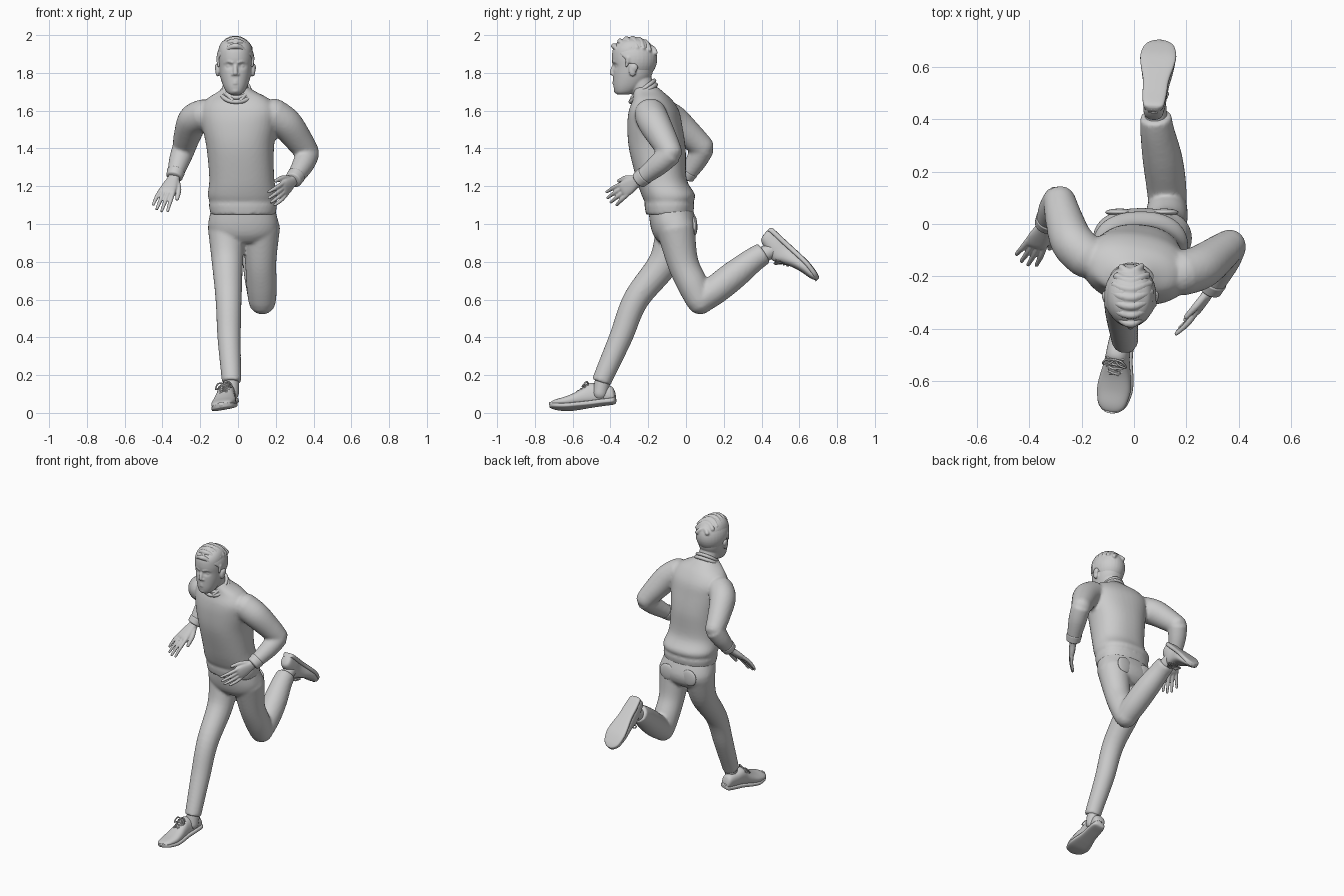
import bpy, bmesh, math
from mathutils import Vector as V, Matrix

if "Cube" in bpy.data.objects:
    bpy.data.objects.remove(bpy.data.objects["Cube"])

def smooth(rows, k=6):
    """Catmull-Rom interpolation of equal-length tuples."""
    out = []
    for i in range(len(rows) - 1):
        p0, p1, p2, p3 = rows[max(i - 1, 0)], rows[i], rows[i + 1], rows[min(i + 2, len(rows) - 1)]
        for j in range(k):
            t = j / k
            out.append(tuple(b + .5 * t * (c - a + t * (2 * a - 5 * b + 4 * c - d + t * (3 * (b - c) + d - a)))
                             for a, b, c, d in zip(p0, p1, p2, p3)))
    return out + [tuple(rows[-1])]

def loft(bm, rings, n=32, p=2.0):
    """Skin superellipse rings given as (centre, half axis a, half axis b)."""
    f = lambda v: math.copysign(abs(v) ** (2 / p), v)
    loops = []
    for c, a, b in rings:
        angs = [2 * math.pi * i / n for i in range(n)]
        loops.append([bm.verts.new(c + a * f(math.cos(t)) + b * f(math.sin(t))) for t in angs])
    for l0, l1 in zip(loops, loops[1:]):
        for i in range(n):
            bm.faces.new((l0[i], l0[(i + 1) % n], l1[(i + 1) % n], l1[i]))
    bm.faces.new(loops[0][::-1])
    bm.faces.new(loops[-1])

def tube(bm, pts, k=6, n=24, cap=.8):
    """Round tube through (x, y, z, radius) points with domed ends."""
    rows = smooth(pts, k)
    P = [V(r[:3]) for r in rows]
    R = [r[3] for r in rows]
    T = [(P[min(i + 1, len(P) - 1)] - P[max(i - 1, 0)]).normalized() for i in range(len(P))]
    dome = [(math.cos(q) * cap, math.sin(q)) for q in (.25, .6, 1.05)]
    full = [(P[0] - T[0] * R[0] * h, T[0], R[0] * s) for h, s in dome]
    full += list(zip(P, T, R))
    full += [(P[-1] + T[-1] * R[-1] * h, T[-1], R[-1] * s) for h, s in dome[::-1]]
    a, rings = T[0].orthogonal(), []
    for c, t, r in full:
        a = (a - t * a.dot(t)).normalized()
        rings.append((c, a * r, t.cross(a) * r))
    loft(bm, rings, n)

def ball(bm, c, s):
    bmesh.ops.create_uvsphere(bm, u_segments=32, v_segments=20, radius=1,
                              matrix=Matrix.Translation(c) @ Matrix.Diagonal((*s, 1)))

def part(name, bm, voxel=None, iters=3):
    bmesh.ops.recalc_face_normals(bm, faces=bm.faces[:])
    for f in bm.faces:
        f.smooth = True
    me = bpy.data.meshes.new(name)
    bm.to_mesh(me)
    bm.free()
    ob = bpy.data.objects.new(name, me)
    bpy.context.collection.objects.link(ob)
    if voxel:
        m = ob.modifiers.new("fuse", 'REMESH')
        m.mode, m.voxel_size, m.use_smooth_shade = 'VOXEL', voxel, True
        m = ob.modifiers.new("soften", 'SMOOTH')
        m.factor, m.iterations = .5, iters
    return ob

def body_rings(rows):
    """Rows of z, x centre, half width, y centre, half depth, yaw."""
    return [(V((xc, yc, z)), V((math.cos(w), math.sin(w), 0)) * hx, V((-math.sin(w), math.cos(w), 0)) * hy)
            for z, xc, hx, yc, hy, w in smooth(rows, 5)]

# Sweater: torso and sleeves fused
bm = bmesh.new()
loft(bm, body_rings([
    (1.05, .027, .172, -.088, .124, 0), (1.10, .026, .180, -.088, .132, 0), (1.115, .026, .176, -.09, .128, 0),
    (1.155, .024, .184, -.094, .142, 0), (1.24, .02, .172, -.13, .133, -.04), (1.4, .012, .178, -.152, .149, -.1),
    (1.52, .008, .198, -.165, .142, -.15), (1.6, .006, .205, -.17, .127, -.18), (1.66, 0, .168, -.178, .098, -.16),
    (1.7, -.005, .1, -.2, .078, -.08), (1.725, -.008, .066, -.212, .062, 0)]), 40, 2.3)
tube(bm, [(.18, -.19, 1.585, .085), (.255, -.165, 1.53, .085), (.325, -.115, 1.44, .073), (.37, -.08, 1.375, .062)])
tube(bm, [(.37, -.08, 1.375, .062), (.345, -.145, 1.315, .058), (.295, -.245, 1.235, .042)], cap=.2)
tube(bm, [(-.175, -.13, 1.58, .083), (-.235, -.07, 1.55, .083), (-.268, .02, 1.47, .072), (-.285, .09, 1.405, .062)])
tube(bm, [(-.285, .09, 1.405, .062), (-.31, .055, 1.335, .056), (-.335, .005, 1.255, .041)], cap=.2)
part("sweater", bm, .01)

# Sweater cuffs
bm = bmesh.new()
tube(bm, [(.308, -.22, 1.256, .049), (.292, -.25, 1.232, .045)], cap=.2)
tube(bm, [(-.328, .018, 1.278, .048), (-.337, 0, 1.25, .044)], cap=.2)
part("sweater_cuffs", bm)

# Trousers: pelvis, planted leg, lifted leg
bm = bmesh.new()
loft(bm, body_rings([(1.09, .027, .165, -.085, .115, 0), (1.0, .028, .186, -.065, .125, 0),
                     (.94, .028, .17, -.06, .112, 0), (.9, .028, .12, -.06, .08, 0)]), 40, 2.3)
tube(bm, [(-.06, -.06, .98, .1), (-.056, -.115, .8, .083), (-.05, -.265, .6, .069),
          (-.047, -.345, .4, .062), (-.036, -.433, .2, .053), (-.035, -.447, .165, .052)], cap=.1)
tube(bm, [(.12, -.055, .98, .103), (.12, -.018, .8, .083), (.125, .035, .68, .081), (.128, .075, .595, .074)], cap=1)
tube(bm, [(.128, .08, .6, .073), (.122, .16, .655, .077), (.108, .255, .73, .076), (.09, .35, .805, .066),
          (.083, .41, .845, .06)], cap=.1)
part("trousers", bm, .01)

# Back pockets as thin raised pads
bm = bmesh.new()
for x in (-.055, .115):
    ball(bm, (x, .045, .99), (.055, .014, .055))
part("back_pockets", bm)

# Ankles inside the shoes
bm = bmesh.new()
tube(bm, [(-.036, -.435, .2, .042), (-.036, -.455, .1, .04)])
tube(bm, [(.085, .38, .825, .045), (.083, .455, .86, .04)])
part("socks", bm)

# Shoes: upper, sole and laces in a heel-to-toe frame
SHOE = [(0, .018, .01, .06), (.04, .036, 0, .092), (.2, .043, 0, .11), (.35, .045, 0, .125), (.46, .05, 0, .105),
        (.6, .06, 0, .083), (.75, .065, .002, .068), (.9, .054, .012, .06), (.97, .035, .02, .052), (1, .012, .026, .042)]

def shoe(name, heel, toe, side):
    heel, d = V(heel), V(toe) - V(heel)
    s = (V(side) - d * V(side).dot(d) / d.length_squared).normalized()
    up = s.cross(d).normalized()
    if name == "front_shoe" and up.z < 0 or name == "rear_shoe" and up.z > 0:
        up = -up
    rows = smooth(SHOE, 5)
    at = lambda u, x, w: heel + d * u + s * x + up * w
    bm = bmesh.new()
    loft(bm, [(at(u, 0, (lo + .008 + hi) / 2), s * hw, up * (hi - lo - .008) / 2) for u, hw, lo, hi in rows], 32, 2.3)
    part(name + "_upper", bm)
    bm = bmesh.new()
    loft(bm, [(at(u, 0, lo + .013), s * (hw * 1.04 + .001), up * .014) for u, hw, lo, hi in rows], 32, 4)
    part(name + "_sole", bm)
    bm = bmesh.new()
    for u, h in ((.4, .118), (.45, .108), (.5, .099), (.55, .091)):
        for q in (-1, 1):
            tube(bm, [(*at(u - .02, -.032 * q, h - .008), .004), (*at(u, 0, h + .003), .004),
                      (*at(u + .02, .032 * q, h - .016), .004)], 4, 8)
    for q in (-1, 1):
        tube(bm, [(*at(.39, 0, .124), .004), (*at(.4, .03 * q, .13), .004), (*at(.46, .045 * q, .105), .004),
                  (*at(.45, .02 * q, .112), .004), (*at(.39, 0, .124), .004)], 4, 8)
    part(name + "_laces", bm)

shoe("front_shoe", (-.03, -.37, .052), (-.083, -.718, .004), (1, 0, .2))
shoe("rear_shoe", (.073, .45, .985), (.1, .722, .735), (1, 0, 0))

# Hands: palm, four fingers, thumb
def hand(name, wrist, tip, thumb_dir, palm_dir):
    w, d = V(wrist), V(tip) - V(wrist)
    L = d.length
    d.normalize()
    s = (V(thumb_dir) - d * d.dot(V(thumb_dir))).normalized()
    n = d.cross(s)
    if n.dot(V(palm_dir)) < 0:
        n = -n
    at = lambda u, x, h: w + d * (u * L) + s * x + n * h
    bm = bmesh.new()
    loft(bm, [(at(u, 0, 0), s * a, n * b) for u, a, b in smooth(
        [(-.12, .031, .028), (.08, .032, .022), (.3, .042, .019), (.45, .043, .016), (.52, .038, .011)], 4)], 24, 2.3)
    for i, ln in enumerate((.46, .5, .47, .36)):
        x, fan = .033 - .022 * i, .012 - .008 * i
        tube(bm, [(*at(.42, x, 0), .012), (*at(.5 + ln * .4, x + fan * .6, .004), .011),
                  (*at(.5 + ln, x + fan, .02), .008)], 5, 12)
    tube(bm, [(*at(.08, .018, .004), .016), (*at(.3, .05, .012), .014), (*at(.55, .062, .022), .01)], 5, 12)
    part(name, bm, .0045, 2)

hand("left_hand", (.292, -.25, 1.232), (.185, -.42, 1.125), (0, 0, 1), (-1, .3, 0))
hand("right_hand", (-.336, .0, 1.25), (-.42, -.165, 1.085), (1, -.2, -.1), (0, .5, -1))

# Head: lofted skull with eye sockets, plus nose, brows, lips, ears and neck
CX = -.014
bm = bmesh.new()
head = smooth([(1.685, -.362, -.305, .025), (1.697, -.376, -.27, .045), (1.73, -.384, -.225, .064),
               (1.78, -.386, -.185, .08), (1.83, -.386, -.17, .088), (1.88, -.392, -.164, .092),
               (1.93, -.385, -.172, .088), (1.965, -.355, -.2, .07), (1.985, -.31, -.24, .035)], 6)
loft(bm, [(V((CX, (f + b) / 2, z)), V((hw, 0, 0)), V((0, (b - f) / 2, 0))) for z, f, b, hw in head], 64, 2.15)
for v in bm.verts:
    if v.co.y < -.3:
        dx, dz = abs(v.co.x - CX) - .034, v.co.z - 1.836
        v.co.y += .013 * math.exp(-(dx / .018) ** 2 - (dz / .013) ** 2)
tube(bm, [(CX, -.378, 1.845, .009), (CX, -.388, 1.82, .011), (CX, -.392, 1.797, .013)], 5, 16)
for q in (-1, 1):
    ball(bm, (CX + q * .013, -.382, 1.792), (.01, .012, .008))
    ball(bm, (CX + q * .034, -.363, 1.836), (.014, .012, .009))
    tube(bm, [(CX + q * .014, -.386, 1.855, .007), (CX + q * .035, -.378, 1.861, .008),
              (CX + q * .058, -.36, 1.853, .006)], 5, 12)
    ball(bm, (CX + q * .094, -.283, 1.815), (.012, .02, .035))
    ball(bm, (CX + q * .098, -.275, 1.828), (.011, .02, .022))
for z, r in ((1.757, .007), (1.745, .008)):
    tube(bm, [(CX - .026, -.37, z, r * .6), (CX, -.382, z, r), (CX + .026, -.37, z, r * .6)], 5, 12)
ball(bm, (CX, -.364, 1.708), (.026, .018, .018))
tube(bm, [(-.008, -.205, 1.66, .066), (-.01, -.23, 1.72, .063), (CX, -.255, 1.79, .064)])
part("head", bm, .005, 2)

# Hair: cap cut along the hairline with swept locks
bm = bmesh.new()
ball(bm, (CX, -.275, 1.873), (.1, .123, .116))
cut = bmesh.ops.bisect_plane(bm, geom=bm.verts[:] + bm.edges[:] + bm.faces[:], plane_co=(0, -.385, 1.928),
                             plane_no=(0, .65, .76), clear_inner=True)
bmesh.ops.holes_fill(bm, edges=[e for e in bm.edges if e.is_boundary])
for i in range(7):
    y = -.37 + .033 * i
    c = math.sqrt(1 - ((y + .275) / .123) ** 2)
    arc = [(CX + .096 * c * math.sin(a), y - .012 * math.cos(3 * a), 1.873 + .109 * c * math.cos(a), .016 - .004 * abs(a))
           for a in (-.75, -.35, .1, .55, 1.0)]
    tube(bm, arc, 5, 12)
for q in (-1, 1):
    tube(bm, [(CX + q * .09, -.305, 1.88, .013), (CX + q * .089, -.315, 1.835, .007)], 5, 12)
part("hair", bm, .006, 1)

# Ribbed neckband and shirt collar
bm = bmesh.new()
for rx, ry, dz, r in ((.078, .066, 0, .012), (.067, .058, .022, .011)):
    ring = [2 * math.pi * i / 16 for i in range(17)]
    tube(bm, [(-.008 + rx * math.sin(t), -.226 - ry * math.cos(t), 1.692 + dz - .045 * math.cos(t), r) for t in ring], 3, 12)
for q in (-1, 1):
    tube(bm, [(-.008 + q * .05, -.262, 1.69, .012), (-.008 + q * .022, -.29, 1.655, .011)], 4, 12)
part("collar", bm)
